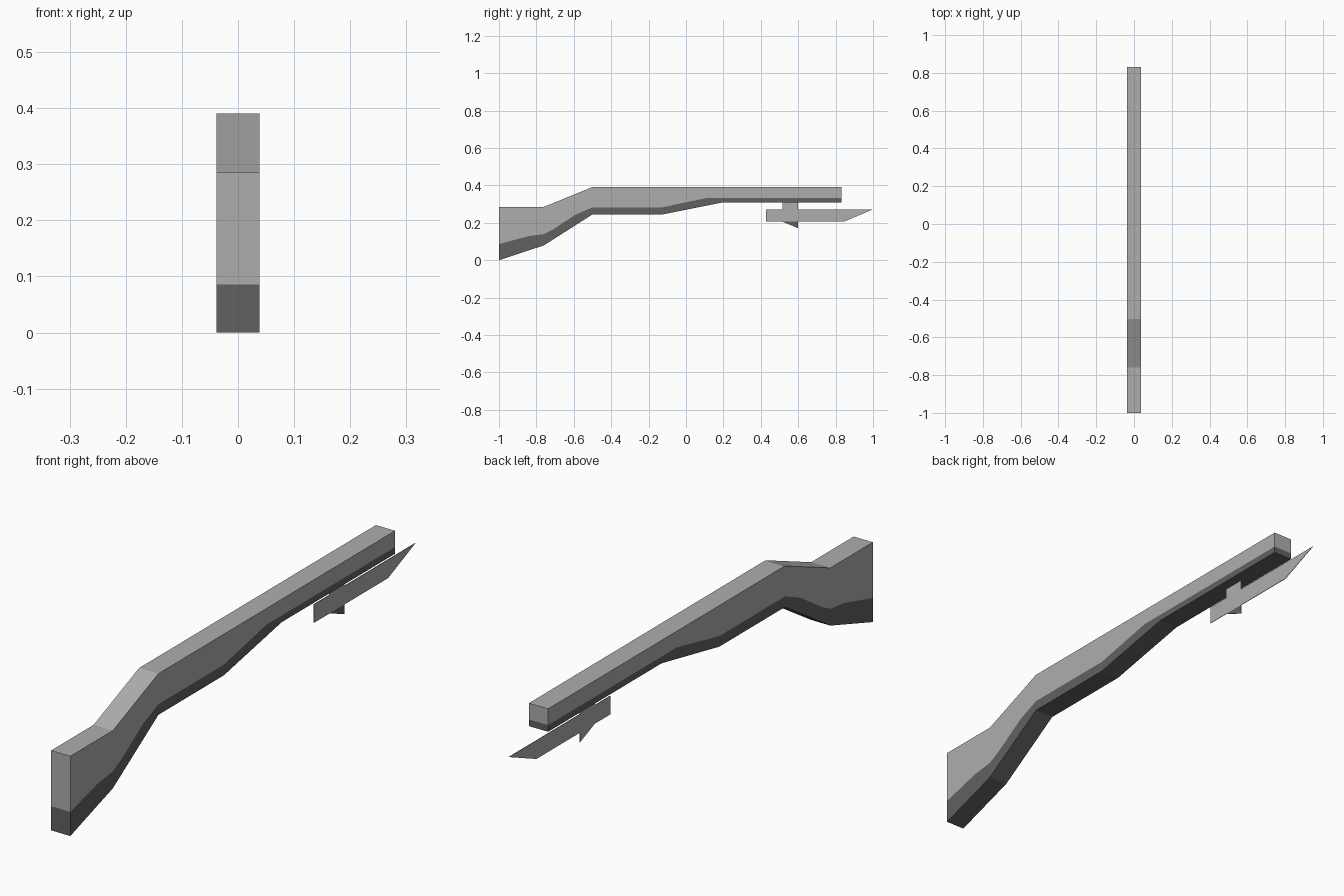
import bpy

cube = bpy.data.objects.get("Cube")
if cube:
    bpy.data.objects.remove(cube)


def material(name, value):
    mat = bpy.data.materials.new(name)
    mat.use_nodes = True
    colour = (value, value, value, 1)
    mat.diffuse_color = colour
    mat.node_tree.nodes["Principled BSDF"].inputs["Base Color"].default_value = colour
    return mat


light = material("light grey", 0.42)
dark = material("dark grey", 0.12)


def slab(name, outline, half, mats):
    """Extrude a side outline of (y, z) points evenly about x = 0."""
    n = len(outline)
    verts = [(x, y, z) for x in (half, -half) for y, z in outline]
    faces = [list(range(n)), list(range(2 * n - 1, n - 1, -1))]
    faces += [[i, n + i, n + (i + 1) % n, (i + 1) % n] for i in range(n)]
    mesh = bpy.data.meshes.new(name)
    mesh.from_pydata(verts, [], faces)
    for mat in mats:
        mesh.materials.append(mat)
    mesh.update()
    obj = bpy.data.objects.new(name, mesh)
    bpy.context.collection.objects.link(obj)
    return obj


# Side lines of the body, each running from front to back
top = [(-1, .285), (-.76, .285), (-.503, .39), (.832, .39)]
seam = [(-1, .086), (-.845, .128), (-.76, .139), (-.71, .165),
        (-.588, .245), (-.503, .281), (-.134, .281), (.107, .332), (.832, .332)]
bottom = [(-1, 0), (-.76, .079), (-.503, .243), (-.134, .243), (.192, .308), (.832, .308)]
half_width = 0.038

slab("upper_body", seam + top[::-1], half_width, [light])
slab("lower_body", bottom + seam[::-1], half_width, [dark])

# Flat blade hanging under the back end, with its mounting lug
blade = [(.428, .206), (.845, .206), (1, .272), (.6, .272), (.6, .308),
         (.516, .308), (.516, .272), (.428, .272)]
slab("blade", blade, 0.001, [light])

# Small fin under the blade, dark on its left face only
fin = slab("blade_fin", [(.516, .206), (.6, .171), (.6, .206)], 0.001, [light, dark])
for face in fin.data.polygons:
    face.material_index = int(face.normal.x > 0.5)
